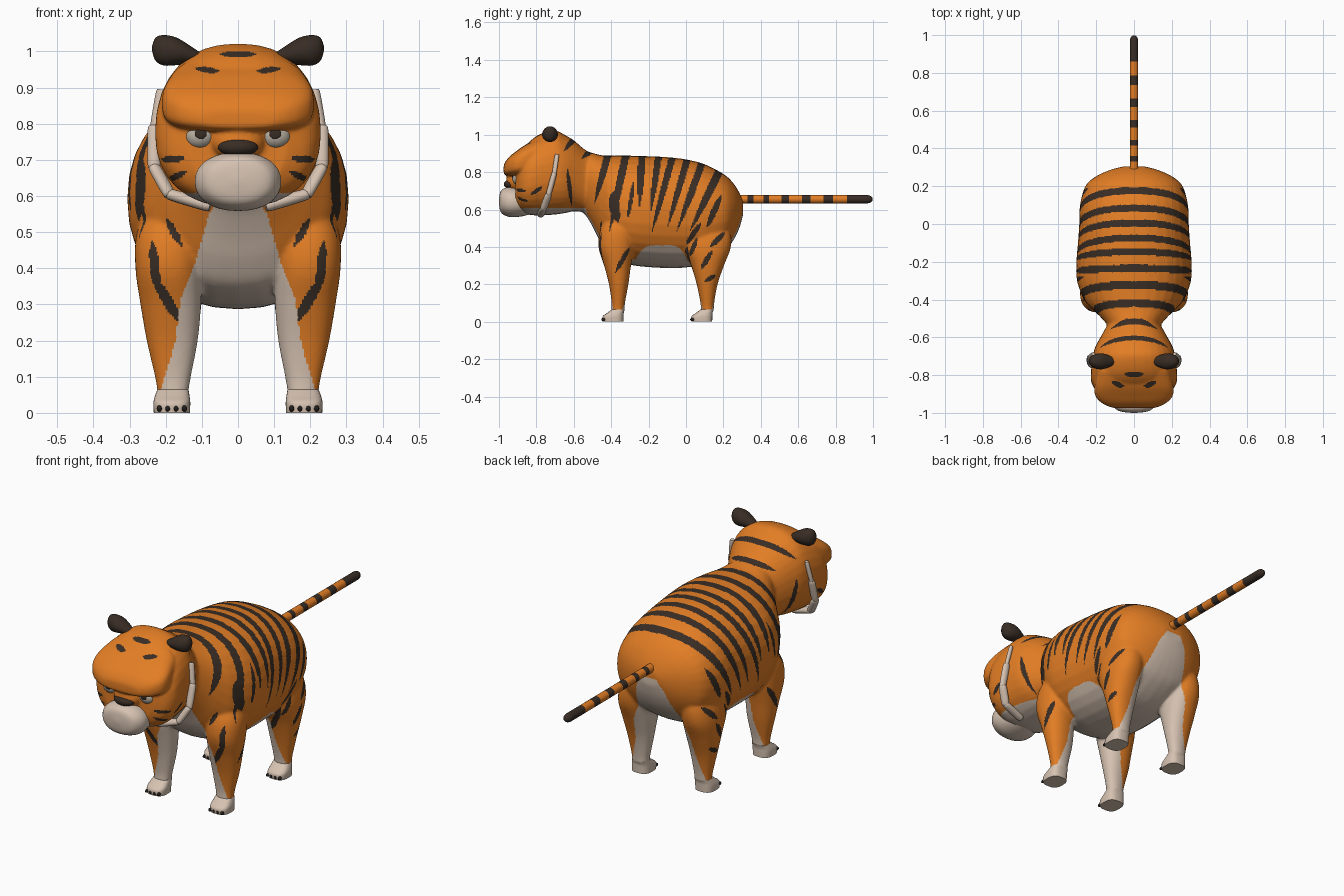
import bpy, bmesh, math
from mathutils import Vector, Matrix

if "Cube" in bpy.data.objects:
    bpy.data.objects.remove(bpy.data.objects["Cube"])


def material(name, rgb):
    m = bpy.data.materials.new(name)
    m.diffuse_color = (*rgb, 1)
    m.use_nodes = True
    m.node_tree.nodes["Principled BSDF"].inputs["Base Color"].default_value = m.diffuse_color
    return m


ORANGE = material("orange fur", (0.76, 0.205, 0.018))
DARK = material("dark brown stripe", (0.04, 0.026, 0.018))
CREAM = material("cream fur", (0.67, 0.54, 0.44))
EYE = material("eye grey", (0.48, 0.43, 0.36))
CLAW = material("claw black", (0.02, 0.015, 0.012))


def finish(bm, name, mats):
    bmesh.ops.recalc_face_normals(bm, faces=bm.faces)
    me = bpy.data.meshes.new(name)
    bm.to_mesh(me)
    bm.free()
    ob = bpy.data.objects.new(name, me)
    bpy.context.collection.objects.link(ob)
    for m in mats:
        me.materials.append(m)
    return ob


def refine(secs, k):
    """Smooth (Catmull-Rom) in-between sections."""
    out = []
    for i in range(len(secs) - 1):
        p0, p1, p2 = secs[max(i - 1, 0)], secs[i], secs[i + 1]
        p3 = secs[min(i + 2, len(secs) - 1)]
        for j in range(k):
            t = j / k
            out.append([0.5 * (2 * b + (c - a) * t + (2 * a - 5 * b + 4 * c - d) * t * t
                               + (3 * b - a - 3 * c + d) * t ** 3)
                        for a, b, c, d in zip(p0, p1, p2, p3)])
    return out + [list(secs[-1])]


def loft(name, mats, axis, secs, power=2.0, n=32, k=4):
    """Sections: (position on axis, centre a, centre b, radius a, radius b)."""
    bm = bmesh.new()
    rings = []
    for pos, a, b, ra, rb in refine(secs, k):
        ring = []
        for i in range(n):
            c, s = math.cos(math.tau * i / n), math.sin(math.tau * i / n)
            u = a + ra * math.copysign(abs(c) ** (2 / power), c)
            v = b + rb * math.copysign(abs(s) ** (2 / power), s)
            co = {'x': (pos, u, v), 'y': (u, pos, v), 'z': (u, v, pos)}[axis]
            ring.append(bm.verts.new(co))
        rings.append(ring)
    for r, q in zip(rings, rings[1:]):
        for i in range(n):
            bm.faces.new((r[i], r[(i + 1) % n], q[(i + 1) % n], q[i]))
    bm.faces.new(rings[0])
    bm.faces.new(rings[-1])
    return finish(bm, name, mats)


def ball(name, mats, centre, radii, seg=24):
    bm = bmesh.new()
    mat = Matrix.Translation(centre) @ Matrix.Diagonal((*radii, 1))
    bmesh.ops.create_uvsphere(bm, u_segments=seg, v_segments=seg // 2, radius=1, matrix=mat)
    return finish(bm, name, mats)


def spine(rows):
    """(y, bottom, top, half width) -> loft sections"""
    return [(y, 0, (b + t) / 2, w, (t - b) / 2) for y, b, t, w in rows]


# Torso, head and brow
parts = [
    loft("body", [], 'y', spine([
        (-.57, .60, .92, .12), (-.53, .56, .91, .145), (-.49, .49, .90, .18), (-.45, .41, .89, .222),
        (-.40, .345, .888, .265), (-.30, .305, .888, .302), (-.20, .292, .885, .305),
        (-.10, .287, .88, .297), (0, .29, .868, .29), (.10, .31, .842, .286), (.20, .37, .79, .258),
        (.25, .43, .745, .205), (.285, .50, .69, .13), (.305, .57, .64, .055)]), 2.2),
    loft("head", [], 'y', spine([
        (-.48, .58, .89, .12), (-.54, .585, .92, .145), (-.60, .59, .97, .178), (-.65, .58, 1.0, .205),
        (-.70, .573, 1.022, .218), (-.78, .568, 1.003, .228), (-.84, .572, .96, .226),
        (-.885, .59, .90, .195), (-.912, .62, .85, .135)]), 2.3),
    loft("brow", [], 'y', spine([
        (-.78, .778, .985, .19), (-.86, .778, .945, .21), (-.91, .778, .91, .205),
        (-.945, .780, .882, .175), (-.966, .785, .855, .135), (-.975, .79, .835, .10)]), 3.2),
    ball("nose_bridge", [], (0, -.91, .75), (.075, .052, .055)),
]
# Legs: outer side flows into the flank
FRONT = [(.05, .18, -.364, .042, .036), (.10, .18, -.362, .05, .036), (.20, .182, -.36, .071, .052),
         (.30, .186, -.366, .084, .072), (.40, .192, -.372, .092, .096), (.50, .185, -.36, .095, .095),
         (.60, .15, -.33, .085, .07)]
REAR = [(.05, .18, .115, .042, .034), (.10, .18, .114, .049, .037), (.20, .182, .113, .068, .056),
        (.30, .184, .115, .083, .088), (.40, .184, .112, .09, .128), (.50, .165, .11, .085, .125),
        (.60, .12, .10, .06, .08)]
for s in (1, -1):
    for secs in (FRONT, REAR):
        parts.append(loft("leg", [], 'z', [(z, s * x, y, rx, ry) for z, x, y, rx, ry in secs], 2.2))

# Fuse into one smooth skin
body = parts[0]
for p in parts:
    p.select_set(True)
bpy.context.view_layer.objects.active = body
bpy.ops.object.join()
rm = body.modifiers.new("fuse", 'REMESH')
rm.mode, rm.voxel_size = 'VOXEL', .006
sm = body.modifiers.new("soften", 'SMOOTH')
sm.factor, sm.iterations = .5, 16
for m in ("fuse", "soften"):
    bpy.ops.object.modifier_apply(modifier=m)
body.data.materials.clear()
for m in (ORANGE, DARK, CREAM):
    body.data.materials.append(m)

# Stripes across the back, side view (y, z) start -> end, half width
LONG = [(-.415, .90, -.49, .63, .019), (-.32, .90, -.41, .48, .021), (-.235, .90, -.25, .60, .02),
        (-.145, .90, -.19, .58, .018), (-.07, .89, -.185, .47, .018), (.01, .88, -.10, .50, .018),
        (.09, .86, -.05, .48, .019), (.185, .82, .02, .48, .021), (-.58, 1.0, -.655, .91, .016),
        (-.49, .93, -.56, .87, .016)]
SHORT = [(.19, .68, .11, .50, .016), (.08, .53, .0, .41, .014), (.06, .45, .02, .35, .012),
         (.21, .48, .13, .40, .014), (.14, .38, .08, .28, .014), (.16, .25, .10, .215, .012),
         (-.30, .40, -.38, .26, .012), (-.635, .82, -.61, .62, .011), (-.77, .72, -.83, .68, .011),
         (-.28, .75, -.31, .55, .011), (.06, .74, .0, .60, .01)]
# Front view (x, z) stripes on the legs and on the face
LEGS = [(.238, .48, .222, .33, .013), (.23, .37, .16, .25, .014), (.265, .71, .275, .53, .013),
        (.20, .54, .155, .46, .01)]
FACE = [(-.055, .992, .055, .992, .008), (.05, .945, .12, .953, .008), (.215, .70, .145, .705, .01),
        (.20, .64, .14, .67, .009)]


def hit(u, v, seg, blunt):
    u0, v0, u1, v1, w = seg
    du, dv = u1 - u0, v1 - v0
    t = ((u - u0) * du + (v - v0) * dv) / (du * du + dv * dv)
    if not -.1 * blunt <= t <= 1:
        return False
    w *= 1 - max(t, 0) ** 3 if blunt else 1 - abs(2 * t - 1) ** 3
    return (u - u0 - t * du) ** 2 + (v - v0 - t * dv) ** 2 < w * w


PALE = [(0, .25), (.06, .215), (.19, .175), (.31, .16), (.41, .12), (.55, .08), (.61, .04)]


def pale_width(z):
    for (z0, w0), (z1, w1) in zip(PALE, PALE[1:]):
        if z < z1:
            return w0 + (w1 - w0) * (z - z0) / (z1 - z0)
    return 0


def fur(c, n):
    x, y, z = abs(c.x), c.y, c.z
    if y < -.53:
        if z < .608 and n.z < -.5:
            return 2
    elif x < pale_width(z) or z < .41 - 217 * (y + .13) ** 4:
        return 2
    if any(hit(y, z, s, 1) for s in LONG):
        return 1
    if abs(n.x) > .45 and any(hit(y, z, s, 0) for s in SHORT):
        return 1
    if n.y < -.25 and any(hit(x, z, s, 0) for s in (FACE if y < -.68 else LEGS)):
        return 1
    return 0


for p in body.data.polygons:
    p.material_index = fur(p.center, p.normal)

# Tail with dark rings and rounded tip
tail = loft("tail", [ORANGE, DARK], 'y', [(.27 + .01 * i, 0, .655, .022, .022) for i in range(71)]
            + [(.984, 0, .655, .019, .019), (.994, 0, .655, .012, .012), (.998, 0, .655, .003, .003)],
            n=24, k=2)
RINGS = [(.33, .36), (.415, .445), (.51, .55), (.62, .665), (.735, .785), (.86, 1.1)]
for p in tail.data.polygons:
    p.material_index = int(any(a < p.center.y < b for a, b in RINGS))

# Muzzle and nose
loft("muzzle", [CREAM], 'y', [(-.83, 0, .635, .085, .06), (-.88, 0, .638, .112, .075),
     (-.935, 0, .64, .119, .081), (-.975, 0, .642, .10, .07), (-.993, 0, .643, .07, .05),
     (-1.0, 0, .643, .01, .008)], 2.2)
ball("nose", [DARK], (0, -.938, .735), (.056, .036, .026))

for s in (1, -1):
    # Eye with a dark iris plate
    ball("eye", [EYE], (s * .105, -.893, .765), (.042, .036, .036), 40)
    ball("iris", [DARK], (s * .103, -.927, .772), (.016, .0045, .015))
    # Ear
    loft("ear", [DARK], 'x', [(s * x, -.727, z, ry, rz) for x, z, ry, rz in (
        (.09, .975, .012, .012), (.13, .99, .03, .024), (.17, 1.0, .042, .038),
        (.205, 1.003, .038, .042), (.228, 1.006, .024, .032), (.238, 1.008, .006, .006))])
    # Cheek ruff: chain of cream tufts
    path = [Vector(p) for p in ((s * .215, -.69, .89), (s * .232, -.705, .79), (s * .232, -.735, .68),
                                (s * .19, -.762, .605), (s * .08, -.778, .572))]
    for i, (a, b) in enumerate(zip(path, path[1:])):
        h, r = (b - a).length / 2 + .004, (.013, .018, .02, .02)[i]
        ruff = loft("cheek_ruff", [CREAM], 'z', [(-h, 0, 0, r * .6, r * .5), (-h * .8, 0, 0, r, r * .8),
                    (h * .8, 0, 0, r, r * .8), (h, 0, 0, r * .6, r * .5)], n=16)
        turn = (b - a).to_track_quat('Z', 'Y').to_matrix().to_4x4()
        ruff.matrix_world = Matrix.Translation((a + b) / 2) @ turn
    # Paws with four claws
    for name, y in (("front", -.39), ("rear", .085)):
        loft(name + "_paw", [CREAM], 'z', [(0, s * .183, y, .05, .055), (.028, s * .183, y, .051, .056),
             (.046, s * .182, y + .012, .048, .045), (.065, s * .18, y + .027, .043, .035)], 2.8)
        for i in range(4):
            ball("claw", [CLAW], (s * .183 + (i - 1.5) * .023, y - .05, .012), (.0075, .013, .009), 12)

bpy.ops.object.select_all(action='SELECT')
bpy.context.view_layer.objects.active = body
bpy.ops.object.shade_smooth_by_angle(angle=math.radians(50))
